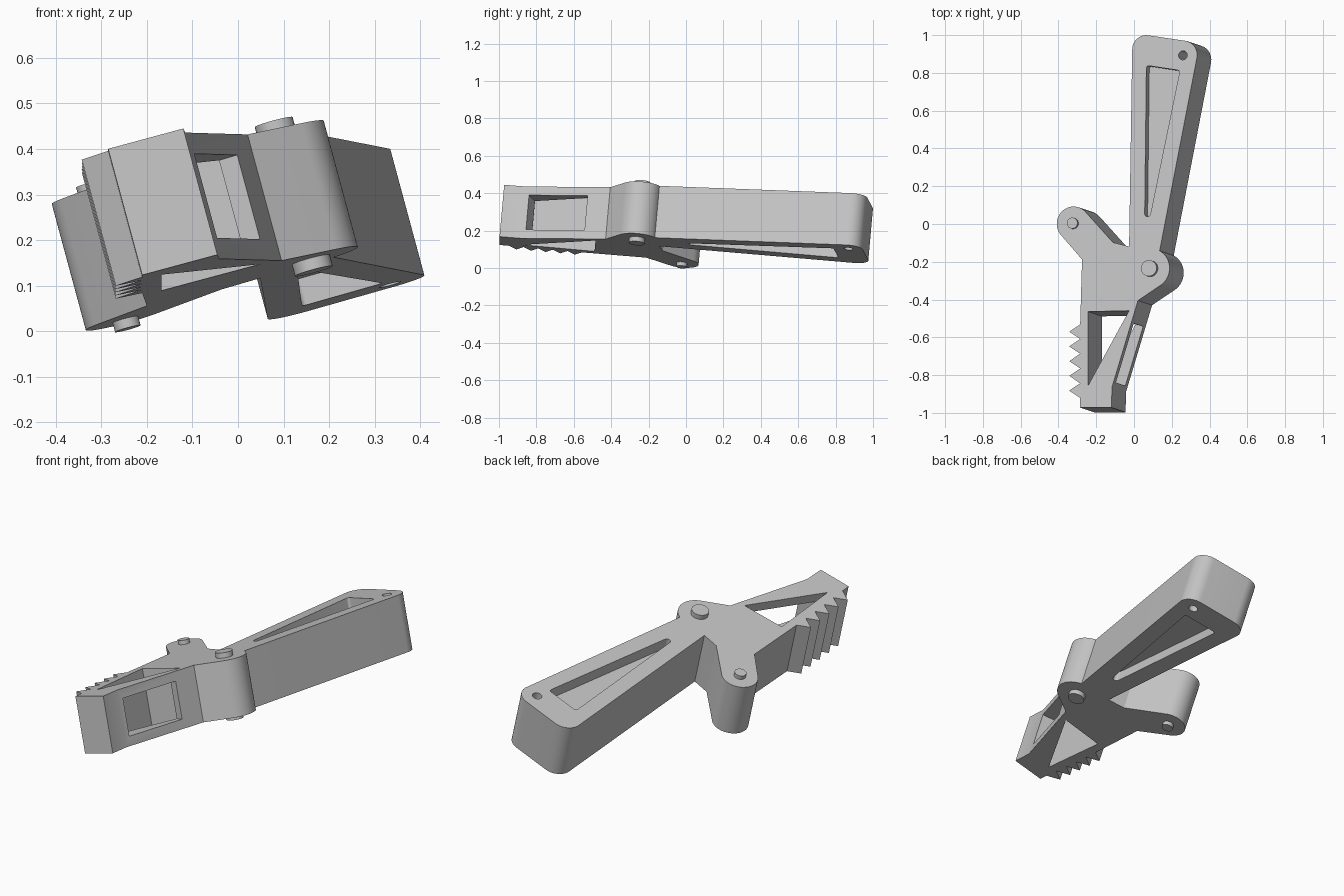
import bpy, bmesh
from math import radians, sin, cos
from mathutils import Vector, Matrix

cube = bpy.data.objects.get("Cube")
if cube:
    bpy.data.objects.remove(cube, do_unlink=True)

# Tilted frame: the tool lies on a sloping plane, local z is its thickness
SLOPE_X, SLOPE_Y, BASE = 0.27, -0.09, 0.39
THICK = 0.288
ORIGIN = Vector((0, 0, BASE))
U = Vector((1, 0, SLOPE_X)).normalized()
N = Vector((-SLOPE_X, -SLOPE_Y, 1)).normalized()
V = N.cross(U)
FRAME = Matrix.Translation(ORIGIN) @ Matrix((U, V, N)).transposed().to_4x4()

grey = bpy.data.materials.new("light_grey")
grey.use_nodes = True
COLOUR = (0.55, 0.55, 0.55, 1)
grey.diffuse_color = COLOUR
grey.node_tree.nodes["Principled BSDF"].inputs["Base Color"].default_value = COLOUR


def flat(x, y):
    """Plan position to position in the tilted plane."""
    p = Vector((x, y, SLOPE_X * x + SLOPE_Y * y))
    return Vector((p.dot(U), p.dot(V), 0))


def arc(x, y, r, a0, a1, steps=14):
    c = flat(x, y)
    angles = [radians(a0 + (a1 - a0) * i / steps) for i in range(steps + 1)]
    return [c + Vector((r * cos(a), r * sin(a), 0)) for a in angles]


def circle(x, y, r, steps=32):
    return arc(x, y, r, 0, 360, steps)[:-1]


def prism(name, outline, low, high):
    bm = bmesh.new()
    face = bm.faces.new([bm.verts.new((p.x, p.y, low)) for p in outline])
    top = bmesh.ops.extrude_face_region(bm, geom=[face])["geom"]
    bmesh.ops.translate(bm, vec=(0, 0, high - low),
                        verts=[v for v in top if isinstance(v, bmesh.types.BMVert)])
    bmesh.ops.recalc_face_normals(bm, faces=bm.faces)
    mesh = bpy.data.meshes.new(name)
    bm.to_mesh(mesh)
    bm.free()
    mesh.materials.append(grey)
    ob = bpy.data.objects.new(name, mesh)
    bpy.context.collection.objects.link(ob)
    ob.matrix_world = FRAME
    return ob


def activate(ob):
    bpy.ops.object.select_all(action='DESELECT')
    ob.select_set(True)
    bpy.context.view_layer.objects.active = ob


def cut(ob, name, outline, low, high):
    cutter = prism(name, outline, low, high)
    cutter.hide_render = True
    bpy.context.view_layer.update()
    activate(ob)
    mod = ob.modifiers.new(name, 'BOOLEAN')
    mod.operation = 'DIFFERENCE'
    mod.solver = 'EXACT'
    mod.object = cutter
    bpy.ops.object.modifier_apply(modifier=mod.name)
    bpy.data.objects.remove(cutter, do_unlink=True)


HUB, BOSS, EYELET = (0.085, -0.236), (-0.322, 0.003), (0.259, 0.893)

# Serrated edge of the jaw
PITCH, TEETH_START = 0.078, -0.921
teeth = []
for i in range(5):
    y = TEETH_START + i * PITCH
    teeth += [flat(-0.285, y), flat(-0.343, y + PITCH / 2)]
teeth.append(flat(-0.285, TEETH_START + 5 * PITCH))

# Whole silhouette: handle, hub, jaw, teeth, side arm
outline = [flat(-0.026, -0.119)]
outline += arc(0.063, 0.925, 0.075, 180, 81)
outline += arc(*EYELET, 0.078, 81, -11)
outline += arc(*HUB, 0.107, 62, -58, 20)
outline += [flat(0.021, -0.405), flat(-0.116, -0.861),
            flat(-0.12, -0.972), flat(-0.285, -0.972)]
outline += teeth
outline += [flat(-0.275, -0.188)]
outline += arc(*BOSS, 0.09, 221, 42, 20)
outline += [flat(-0.111, -0.098)]
body = prism("tool_body", outline, -THICK, 0)

# Triangular opening through the jaw
cut(body, "jaw_opening", [flat(-0.243, -0.464), flat(-0.026, -0.459), flat(-0.243, -0.855)],
    -THICK - 0.1, 0.1)

# Window through the outer jaw wall into the opening
near, far = flat(-0.108, -0.835), flat(-0.014, -0.522)
along = (far - near).normalized()
inward = Vector((-along.y, along.x, 0))
cut(body, "jaw_window", [near - inward * 0.05, far - inward * 0.05,
                         far + inward * 0.122, near + inward * 0.122], -0.24, -0.048)

# Tapered recess on both faces of the handle
recess = arc(0.077, 0.826, 0.012, 180, 81, 5)
recess += arc(0.229, 0.803, 0.012, 81, -11, 5)
recess += arc(0.072, 0.055, 0.016, -11, -180, 8)
DEPTH = 0.06
cut(body, "recess_top", recess, -DEPTH, 0.1)
cut(body, "recess_bottom", recess, -THICK - 0.1, -THICK + DEPTH)

# Hole at the end of the handle
cut(body, "eyelet", circle(*EYELET, 0.024, 24), -THICK - 0.1, 0.1)

# Pivot pins stand proud on both faces
hub_pin = prism("hub_pin", circle(*HUB, 0.043), -THICK - 0.026, 0.026)
arm_pin = prism("arm_pin", circle(*BOSS, 0.029), -THICK - 0.021, 0.021)

for ob in (body, hub_pin, arm_pin):
    activate(ob)
    bpy.ops.object.shade_smooth_by_angle(angle=radians(25))
